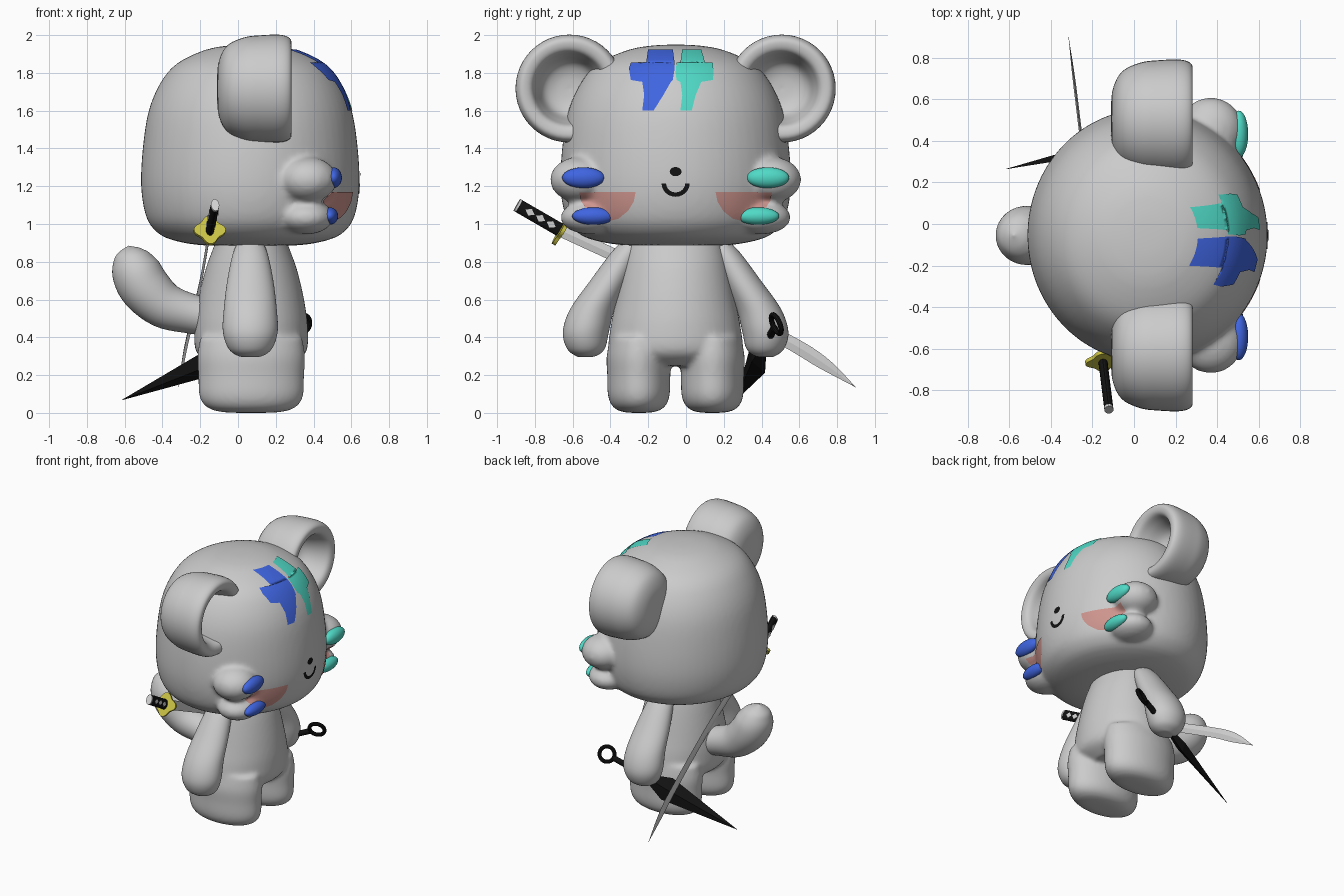
import bpy, bmesh, math
from mathutils import Vector
from mathutils.bvhtree import BVHTree

if "Cube" in bpy.data.objects:
    bpy.data.objects.remove(bpy.data.objects["Cube"])

MID = -0.055  # symmetry plane in y


def material(name, rgb):
    m = bpy.data.materials.new(name)
    m.use_nodes = True
    m.diffuse_color = (*rgb, 1)
    m.node_tree.nodes["Principled BSDF"].inputs["Base Color"].default_value = (*rgb, 1)
    return m


GREY = material("plain grey", (0.6, 0.6, 0.6))
BLUE = material("blue", (0.05, 0.13, 0.75))
TEAL = material("teal", (0.08, 0.7, 0.57))
PINK = material("blush pink", (0.62, 0.3, 0.27))
BLACK = material("black", (0.006, 0.006, 0.006))
GOLD = material("yellow gold", (0.6, 0.55, 0.06))
STEEL = material("pale steel", (0.66, 0.66, 0.66))


def finish(name, bm, mat, smooth=True):
    bmesh.ops.recalc_face_normals(bm, faces=bm.faces)
    mesh = bpy.data.meshes.new(name)
    bm.to_mesh(mesh)
    bm.free()
    mesh.materials.append(mat)
    for p in mesh.polygons:
        p.use_smooth = smooth
    ob = bpy.data.objects.new(name, mesh)
    bpy.context.collection.objects.link(ob)
    return ob


def spline(keys, steps):
    """Catmull-Rom samples through the keys."""
    k = [Vector(p) for p in keys]
    k = [k[0]] + k + [k[-1]]
    out = []
    for a, b, c, d in zip(k, k[1:], k[2:], k[3:]):
        for i in range(steps):
            t = i / steps
            out.append((b * 2 + (c - a) * t + (a * 2 - b * 5 + c * 4 - d) * t * t
                        + (b * 3 - a - c * 3 + d) * t ** 3) / 2)
    return out + [k[-1]]


def loft(bm, keys, ref, axis=None, seg=48, steps=5):
    """Oval rings along keys (x, y, z, radius along ref, radius across)."""
    pts = spline(keys, steps)
    rings = []
    for i, p in enumerate(pts):
        tan = Vector(axis) if axis else (pts[min(i + 1, len(pts) - 1)] - pts[max(i - 1, 0)]).to_3d()
        tan.normalize()
        u = Vector(ref)
        u = (u - tan * u.dot(tan)).normalized()
        v = tan.cross(u)
        a, b = max(p[3], 0.001), max(p[4], 0.001)
        angles = [2 * math.pi * j / seg for j in range(seg)]
        rings.append([bm.verts.new(p.to_3d() + u * a * math.cos(t) + v * b * math.sin(t)) for t in angles])
    for r, s in zip(rings, rings[1:]):
        for j in range(seg):
            bm.faces.new((r[j], r[(j + 1) % seg], s[(j + 1) % seg], s[j]))
    bm.faces.new(rings[0])
    bm.faces.new(rings[-1])


def ellipsoid(bm, centre, radii):
    made = bmesh.ops.create_uvsphere(bm, u_segments=32, v_segments=20, radius=1)["verts"]
    for v in made:
        v.co = Vector(centre) + Vector(a * b for a, b in zip(v.co, radii))


def blend(ob, size, rounds):
    r = ob.modifiers.new("blend", "REMESH")
    r.mode = "VOXEL"
    r.voxel_size = size
    r.use_smooth_shade = True
    s = ob.modifiers.new("soften", "SMOOTH")
    s.iterations = rounds
    s.factor = 0.5


UP, X, Y = (0, 0, 1), (1, 0, 0), (0, 1, 0)

# Head with two cheek tufts on each side
bm = bmesh.new()
profile = [(.885, 0), (.888, .45), (.92, .74), (.97, .88), (1.05, .96), (1.2, 1), (1.4, .985),
           (1.6, .93), (1.75, .82), (1.85, .67), (1.92, .42), (1.945, .2), (1.95, 0)]
loft(bm, [(.065, MID, z, .578 * r, .61 * r) for z, r in profile], X, UP, 64)
for s in (-1, 1):
    ellipsoid(bm, (.37, MID + s * .51, 1.235), (.155, .155, .12))
    ellipsoid(bm, (.36, MID + s * .45, 1.035), (.145, .16, .09))
head = finish("head", bm, GREY)
blend(head, .016, 8)

# Torso and legs
bm = bmesh.new()
torso = [(.25, .2, .25), (.32, .29, .35), (.45, .3, .345), (.6, .28, .315), (.75, .245, .285), (.85, .21, .262), (.98, .16, .22)]
loft(bm, [(.07, MID, z, a, b) for z, a, b in torso], X, UP)
leg = [(0, 0, 0), (.004, .15, .08), (.03, .235, .135), (.09, .275, .163), (.2, .28, .167), (.3, .285, .17), (.4, .27, .15)]
for s in (-1, 1):
    loft(bm, [(.07, MID + s * .195, z, a, b) for z, a, b in leg], X, UP)
blend(finish("body", bm, GREY), .014, 8)

# Arms and ears
arm = [(.295, .5, 0, 0), (.3, .475, .06, .05), (.34, .475, .115, .1), (.43, .475, .145, .122), (.55, .44, .14, .118),
       (.7, .35, .122, .102), (.85, .26, .09, .08), (.93, .21, .05, .05)]
ear = [(-.11, 0), (-.105, .13), (-.06, .225), (.03, .27), (.12, .282), (.22, .285), (.27, .27), (.283, .24),
       (.265, .2), (.2, .175), (.1, .14), (.06, .08), (.05, 0)]
for s, side in ((-1, "right"), (1, "left")):
    bm = bmesh.new()
    loft(bm, [(.065, MID + s * y, z, a, b) for z, y, a, b in arm], X, UP)
    finish(side + "_arm", bm, GREY)
    bm = bmesh.new()
    loft(bm, [(x, MID + s * .562, 1.717, r, r) for x, r in ear], UP, X)
    finish(side + "_ear", bm, GREY)

# Tail
bm = bmesh.new()
tail = [(-.1, .5, .1), (-.25, .525, .105), (-.39, .57, .122), (-.49, .66, .135), (-.54, .75, .13),
        (-.565, .82, .1), (-.575, .86, .06), (-.58, .885, 0)]
loft(bm, [(x, MID, z, r * 1.05, r) for x, z, r in tail], Y)
finish("tail", bm, GREY)

# Painted plates projected on the face, made from rows of edge pairs in (y, z)
deps = bpy.context.evaluated_depsgraph_get()
skin = BVHTree.FromObject(head, deps)


def decal(name, rows, mat, cols=10, steps=6):
    bm = bmesh.new()
    grid = []
    for r, s in zip(rows, rows[1:]):
        for i in range(steps + 1):
            a, b = [Vector(p).lerp(Vector(q), i / steps) for p, q in zip(r, s)]
            line = []
            for j in range(cols + 1):
                y, z = a.lerp(b, j / cols)
                hit, normal = skin.ray_cast(Vector((2, y, z)), Vector((-1, 0, 0)))[:2]
                line.append(bm.verts.new(hit + normal * .005))
            grid.append(line)
    for r, s in zip(grid, grid[1:]):
        for j in range(cols):
            bm.faces.new((r[j], r[j + 1], s[j + 1], s[j]))
    bmesh.ops.remove_doubles(bm, verts=bm.verts, dist=.0004)
    ob = finish(name, bm, mat)
    if sum(p.normal.x for p in ob.data.polygons) < 0:
        ob.data.flip_normals()


def spans(rows):
    return [((a, z), (b, z)) for z, a, b in rows]


decal("blue_forehead_mark", spans([(1.92, -.2, -.07), (1.85, -.21, -.06), (1.85, -.29, -.06), (1.82, -.3, -.06),
      (1.76, -.29, -.07), (1.75, -.23, -.08), (1.68, -.22, -.12), (1.6, -.23, -.17)]), BLUE)
decal("teal_forehead_mark", spans([(1.92, -.02, .08), (1.85, -.03, .1), (1.85, -.05, .14), (1.8, -.055, .145),
      (1.76, -.05, .14), (1.75, -.03, .08), (1.68, -.02, .05), (1.6, -.03, .03)]), TEAL)
for s, side in ((-1, "right"), (1, "left")):
    blush = [(1.17, .21, .51), (1.12, .22, .5), (1.07, .25, .47), (1.03, .3, .42), (1.02, .34, .38)]
    decal(side + "_blush", spans([(z, MID + s * a, MID + s * b) for z, a, b in blush]), PINK)
turn = [math.pi * i / 12 for i in range(13)]
decal("nose", spans([(1.277 + .024 * math.cos(t), MID - .031 * math.sin(t), MID + .031 * math.sin(t))
      for t in turn]), BLACK, steps=1)
decal("mouth", [[(MID + r * math.cos(t), 1.215 - r * 0.95 * math.sin(t)) for r in (.05, .074)]
      for t in turn], BLACK, cols=2, steps=1)

# Coloured pads on the cheek tufts
for s, side, mat in ((-1, "right", BLUE), (1, "left", TEAL)):
    for part, x, y, z in (("upper", .505, .488, 1.245), ("lower", .485, .435, 1.042)):
        bm = bmesh.new()
        ellipsoid(bm, (x, MID + s * y, z), (.045, .113, .055 if part == "upper" else .046))
        finish(side + "_" + part + "_cheek_pad", bm, mat)

# Long sword carried across the back
guard, pommel = Vector((-.15, -.66, .965)), Vector((-.122, -.885, 1.095))
grip = (pommel - guard).normalized()
bm = bmesh.new()
loft(bm, [(*guard, .034, .007), (-.2, -.05, .68, .034, .007), (-.265, .5, .4, .036, .007),
          (-.292, .72, .268, .034, .006), (-.315, .9, .135, 0, 0)], UP, seg=4)
finish("sword_blade", bm, STEEL, False)


def rod(name, start, end, a, b, mat):
    bm = bmesh.new()
    loft(bm, [(*start, a, b), (*end, a, b)], UP, seg=16, steps=1)
    bpy_ob = finish(name, bm, mat, False)
    return bpy_ob


rod("sword_handle", guard, pommel, .036, .022, BLACK)
rod("sword_pommel", pommel, pommel + grip * .012, .036, .022, STEEL)
side = grip.cross(Vector(UP)).normalized()
rise = side.cross(grip)
bm = bmesh.new()
for s in (-1, 1):
    for f in (.25, .5, .75):
        c = guard.lerp(pommel, f) + side * s * .0235
        bm.faces.new([bm.verts.new(c + o) for o in (grip * .028, rise * .02, grip * -.028, rise * -.02)])
finish("handle_diamonds", bm, STEEL, False)

# Four-lobed sword guard
bm = bmesh.new()
rim = []
for i in range(48):
    t = 2 * math.pi * i / 48
    r = .074 + .011 * math.cos(4 * t)
    rim.append(bm.verts.new(guard - grip * .01 + (side * math.cos(t) + rise * math.sin(t)) * r))
face = bm.faces.new(rim)
lift = bmesh.ops.extrude_face_region(bm, geom=[face])["geom"]
bmesh.ops.translate(bm, verts=[v for v in lift if isinstance(v, bmesh.types.BMVert)], vec=grip * .02)
bm.faces.new(rim) if not face.is_valid else None
finish("sword_guard", bm, GOLD, False)

# Throwing knife held in the left hand
ring, tip = Vector((.33, .478, .47)), Vector((-.615, .265, .068))
aim = (tip - ring).normalized()
flat = Vector((-.5, .85, .3))
flat = (flat - aim * flat.dot(aim)).normalized()
wide = aim.cross(flat)
rod("knife_handle", ring + aim * .055, ring.lerp(tip, .36), .02, .02, BLACK)
bm = bmesh.new()
loft(bm, [(*ring.lerp(tip, f), a, b) for f, a, b in ((.3, .02, .015), (.46, .085, .035), (1, 0, 0))],
     wide, seg=4, steps=1)
finish("knife_blade", bm, BLACK, False)
bpy.ops.mesh.primitive_torus_add(location=ring, major_radius=.053, minor_radius=.014, major_segments=32,
                                 minor_segments=10, rotation=flat.to_track_quat("Z", "Y").to_euler())
loop = bpy.context.object
loop.name = "knife_ring"
loop.data.materials.append(BLACK)
bpy.ops.object.shade_smooth_by_angle()
